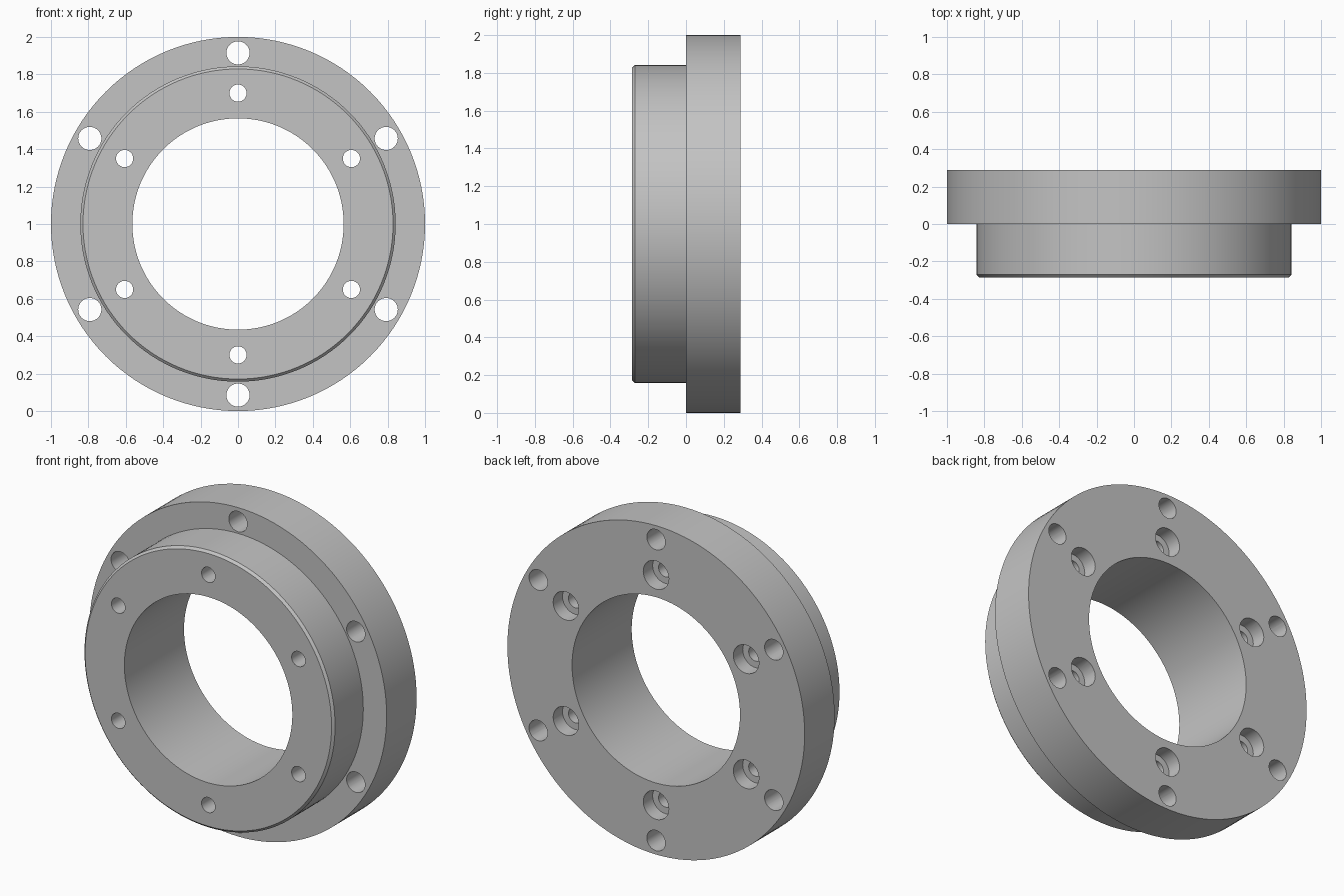
import bpy
import bmesh
from math import sin, cos, pi

cube = bpy.data.objects.get("Cube")
if cube:
    bpy.data.objects.remove(cube, do_unlink=True)

CENTRE_Z = 1.0
FRONT, STEP, BACK = -0.285, 0.0, 0.288
BORE_R, HUB_R, FLANGE_R, CHAMFER = 0.565, 0.843, 1.0, 0.014

steel = bpy.data.materials.new("plain grey metal")
steel.use_nodes = True
grey = (0.55, 0.55, 0.55, 1)
steel.diffuse_color = grey
steel.node_tree.nodes["Principled BSDF"].inputs["Base Color"].default_value = grey


def lathe(bm, profile, sides, x=0.0, z=CENTRE_Z, ring=False):
    """Turn (radius, y) points about an axis along y; ring closes the profile, else caps the ends."""
    loops = [[bm.verts.new((x + r * cos(2 * pi * i / sides), y,
                            z + r * sin(2 * pi * i / sides))) for i in range(sides)]
             for r, y in profile]
    pairs = list(zip(loops, loops[1:]))
    if ring:
        pairs.append((loops[-1], loops[0]))
    else:
        bm.faces.new(loops[0])
        bm.faces.new(loops[-1])
    for a, b in pairs:
        for i in range(sides):
            j = (i + 1) % sides
            bm.faces.new((a[i], a[j], b[j], b[i]))


def make_object(name, bm):
    bmesh.ops.recalc_face_normals(bm, faces=bm.faces)
    mesh = bpy.data.meshes.new(name)
    bm.to_mesh(mesh)
    bm.free()
    mesh.materials.append(steel)
    obj = bpy.data.objects.new(name, mesh)
    bpy.context.collection.objects.link(obj)
    return obj


# Stepped ring: chamfered hub in front, wider flange behind
bm = bmesh.new()
lathe(bm, [(BORE_R, FRONT), (HUB_R - CHAMFER, FRONT), (HUB_R, FRONT + CHAMFER),
           (HUB_R, STEP), (FLANGE_R, STEP), (FLANGE_R, BACK), (BORE_R, BACK)],
      128, ring=True)
flange = make_object("stepped_flange_ring", bm)

# Bolt holes: six plain ones in the rim, six counterbored from the back in the hub
bolt_profile = [(0.062, -0.2), (0.062, 0.5)]
screw_profile = [(0.046, -0.5), (0.046, BACK - 0.09), (0.086, BACK - 0.09), (0.086, 0.5)]
bm = bmesh.new()
for k in range(6):
    angle = pi / 6 + k * pi / 3
    for radius, profile in ((0.915, bolt_profile), (0.70, screw_profile)):
        lathe(bm, profile, 32, radius * cos(angle), CENTRE_Z + radius * sin(angle))
cutter = make_object("hole_cutter", bm)
cutter.hide_render = True

# Drill the holes and shade the turned surfaces smooth
drill = flange.modifiers.new("holes", 'BOOLEAN')
drill.operation = 'DIFFERENCE'
drill.solver = 'EXACT'
drill.object = cutter
bpy.ops.object.select_all(action='DESELECT')
flange.select_set(True)
bpy.context.view_layer.objects.active = flange
bpy.ops.object.modifier_apply(modifier=drill.name)
bpy.data.objects.remove(cutter, do_unlink=True)
bpy.ops.object.shade_smooth_by_angle(angle=pi / 6)
